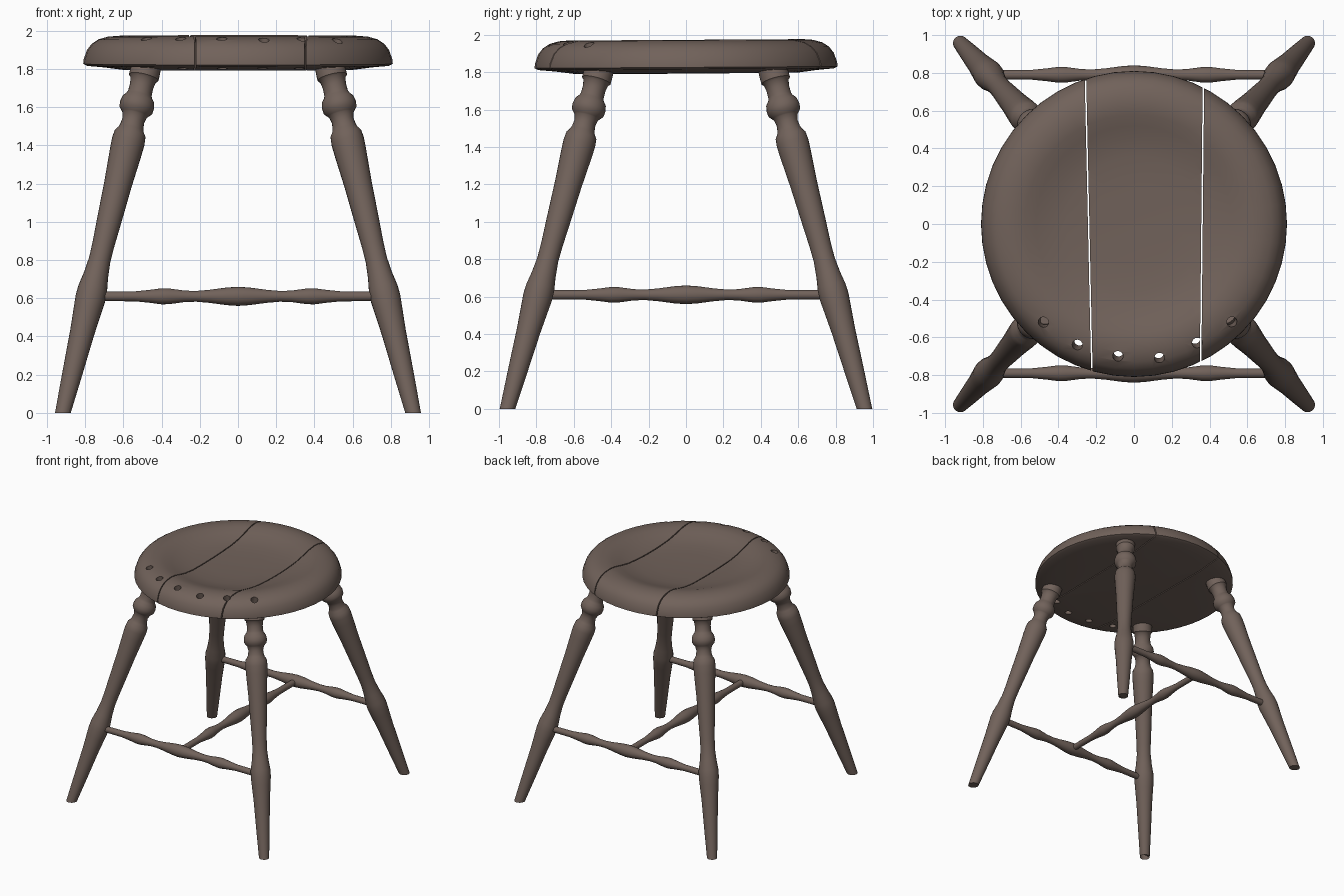
import bpy, bmesh, math
from mathutils import Vector, Matrix

if "Cube" in bpy.data.objects:
    bpy.data.objects.remove(bpy.data.objects["Cube"])

wood = bpy.data.materials.new("brown_wood")
wood.use_nodes = True
WOOD = (0.165, 0.122, 0.103, 1)
wood.diffuse_color = WOOD
wood.node_tree.nodes["Principled BSDF"].inputs["Base Color"].default_value = WOOD


def lathe(profile, sides, matrix=Matrix()):
    """Closed turned solid from (radius, height) points around local z."""
    bm = bmesh.new()
    rings = []
    for r, z in profile:
        rings.append([bm.verts.new((r * math.cos(a), r * math.sin(a), z))
                      for a in (2 * math.pi * i / sides for i in range(sides))])
    for low, high in zip(rings, rings[1:]):
        for i in range(sides):
            j = (i + 1) % sides
            bm.faces.new((low[i], low[j], high[j], high[i]))
    bm.faces.new(rings[0][::-1])
    bm.faces.new(rings[-1])
    bm.transform(matrix)
    bmesh.ops.recalc_face_normals(bm, faces=bm.faces)
    return bm


def cut(bm, point, normal):
    """Remove what lies on the normal's side and cap the opening."""
    geom = bm.verts[:] + bm.edges[:] + bm.faces[:]
    res = bmesh.ops.bisect_plane(bm, geom=geom, plane_co=point, plane_no=normal,
                                 clear_outer=True)
    edges = [e for e in res["geom_cut"] if isinstance(e, bmesh.types.BMEdge)]
    bmesh.ops.triangle_fill(bm, edges=edges, use_beauty=True)
    bmesh.ops.recalc_face_normals(bm, faces=bm.faces)


def make(name, bm):
    mesh = bpy.data.meshes.new(name)
    bm.to_mesh(mesh)
    bm.free()
    mesh.materials.append(wood)
    obj = bpy.data.objects.new(name, mesh)
    bpy.context.collection.objects.link(obj)
    return obj


def smooth(obj, angle=40):
    bpy.ops.object.select_all(action="DESELECT")
    obj.select_set(True)
    bpy.context.view_layer.objects.active = obj
    bpy.ops.object.shade_smooth_by_angle(angle=math.radians(angle))


def along(a, b):
    """Matrix taking local z onto the line from a to b."""
    return Matrix.Translation(a) @ (b - a).to_track_quat("Z", "Y").to_matrix().to_4x4()


# Slanted spindle holes near the front rim
HOLES = [(-0.48, -0.52), (-0.30, -0.64), (-0.085, -0.70),
         (0.135, -0.71), (0.335, -0.63), (0.52, -0.52)]
hole_bm = bmesh.new()
for x, y in HOLES:
    top = Vector((x, y, 1.96))
    axis = Vector((x * 0.25, y * 0.25, 1)).normalized()
    bmesh.ops.create_cone(hole_bm, cap_ends=True, segments=16, radius1=0.028, radius2=0.028,
                          depth=0.6, matrix=along(top, top + axis))
hole_cutter = make("hole_cutter", hole_bm)
hole_cutter.hide_render = True

# Dished seat, split into three planks by two narrow joints
SEAT = [(0.02, 1.792), (0.60, 1.795), (0.70, 1.808), (0.79, 1.816), (0.81, 1.826),
        (0.808, 1.85), (0.79, 1.90), (0.765, 1.932), (0.73, 1.955), (0.68, 1.969),
        (0.63, 1.973), (0.58, 1.966), (0.52, 1.948), (0.45, 1.928), (0.36, 1.914),
        (0.22, 1.907), (0.02, 1.905)]
tilt = Matrix.Translation((0, 0, 1.88)) @ Matrix.Rotation(0.006, 4, "X") \
    @ Matrix.Translation((0, 0, -1.88))
HALF_GAP = 0.004
JOINTS = [(Vector((-0.24, 0, 0)), Vector((1, 0.022, 0)).normalized()),
          (Vector((0.36, 0, 0)), Vector((1, -0.010, 0)).normalized())]
PLANKS = [("seat_plank_right", None, 0), ("seat_plank_middle", 0, 1), ("seat_plank_left", 1, None)]
for name, low, high in PLANKS:
    bm = lathe(SEAT, 48, tilt)
    if low is not None:
        p, n = JOINTS[low]
        cut(bm, p + n * HALF_GAP, -n)
    if high is not None:
        p, n = JOINTS[high]
        cut(bm, p - n * HALF_GAP, n)
    plank = make(name, bm)
    mod = plank.modifiers.new("holes", "BOOLEAN")
    mod.operation = "DIFFERENCE"
    mod.solver = "EXACT"
    mod.object = hole_cutter
    bpy.context.view_layer.update()
    graph = bpy.context.evaluated_depsgraph_get()
    mesh = bpy.data.meshes.new_from_object(plank.evaluated_get(graph))
    plank.modifiers.clear()
    plank.data = mesh
    smooth(plank, 35)
bpy.data.objects.remove(hole_cutter)

# Turned legs, splayed outward, feet sawn level with the floor
LEG = [(0.038, -0.1), (0.040, 0.0), (0.052, 0.2), (0.064, 0.42), (0.074, 0.54), (0.079, 0.60),
       (0.077, 0.65), (0.065, 0.72), (0.057, 0.80), (0.058, 0.88), (0.064, 1.0), (0.073, 1.2),
       (0.084, 1.36), (0.087, 1.42), (0.083, 1.46), (0.066, 1.485), (0.062, 1.50),
       (0.058, 1.53), (0.066, 1.56), (0.070, 1.565), (0.088, 1.585), (0.091, 1.61),
       (0.085, 1.64), (0.068, 1.66), (0.063, 1.675), (0.062, 1.71), (0.068, 1.745),
       (0.079, 1.755), (0.079, 1.79), (0.076, 1.84)]
for side, sx in (("left", 1), ("right", -1)):
    for end, sy in (("front", -1), ("back", 1)):
        foot = Vector((0.917 * sx, 0.955 * sy, 0))
        top = Vector((0.478 * sx, 0.462 * sy, 1.82))
        stretch = (top - foot).length / 1.82
        bm = lathe([(r, z * stretch) for r, z in LEG], 24, along(foot, top))
        cut(bm, Vector((0, 0, 0)), Vector((0, 0, -1)))
        smooth(make(f"{end}_{side}_leg", bm))

# Turned stretchers with three swellings: two between legs, one linking them
HALF = [(0.050, 0.0), (0.046, 0.06), (0.034, 0.15), (0.028, 0.22), (0.030, 0.28),
        (0.041, 0.36), (0.042, 0.40), (0.034, 0.46), (0.026, 0.54), (0.025, 0.77)]
STRETCHER = [(r, -z) for r, z in HALF[:0:-1]] + HALF
for name, y, direction in (("front_stretcher", -0.79, (1, 0, 0)),
                           ("back_stretcher", 0.79, (1, 0, 0)),
                           ("middle_stretcher", 0, (0, 1, 0))):
    center = Vector((0, y, 0.61))
    bm = lathe(STRETCHER, 20, along(center, center + Vector(direction)))
    smooth(make(name, bm))
